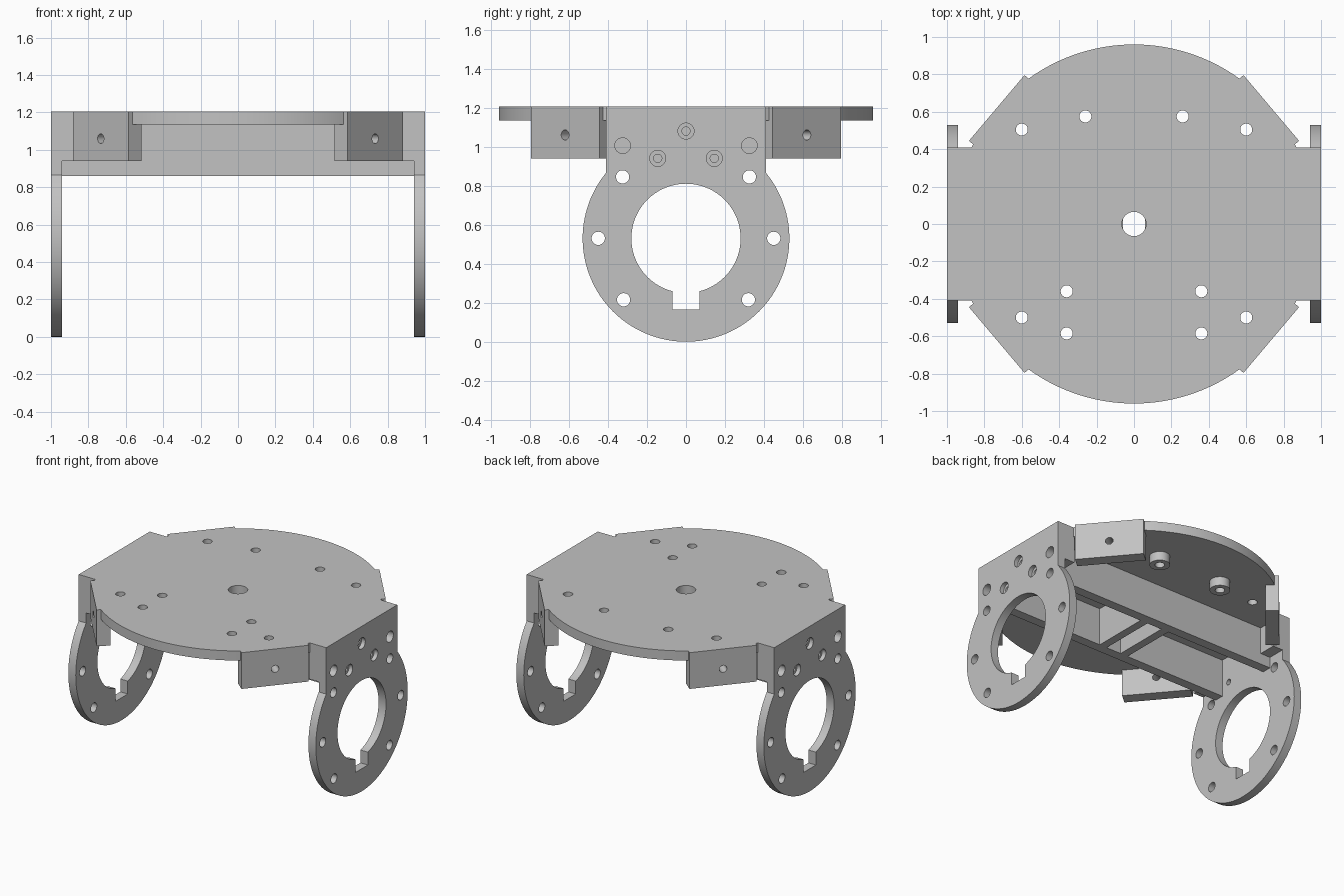
import bpy
from math import pi, cos, sin, radians
from mathutils import Matrix

if "Cube" in bpy.data.objects:
    bpy.data.objects.remove(bpy.data.objects["Cube"], do_unlink=True)

grey = bpy.data.materials.new("light grey")
grey.use_nodes = True
COLOR = (0.54, 0.54, 0.54, 1)
grey.diffuse_color = COLOR
grey.node_tree.nodes["Principled BSDF"].inputs["Base Color"].default_value = COLOR

TOP, DISC_LOW, TAB_LOW, WALL_LOW = 1.205, 1.135, 0.94, 0.86
RING_Z = 0.53


def box(name, lo, hi):
    bpy.ops.mesh.primitive_cube_add(size=1)
    ob = bpy.context.object
    ob.name = name
    size = [b - a for a, b in zip(lo, hi)]
    mid = [(a + b) / 2 for a, b in zip(lo, hi)]
    ob.data.transform(Matrix.Translation(mid) @ Matrix.Diagonal((*size, 1)))
    ob.data.materials.append(grey)
    return ob


def cyl(name, centre, r, depth, axis="Z", sides=32):
    bpy.ops.mesh.primitive_cylinder_add(vertices=sides, radius=r, depth=depth)
    ob = bpy.context.object
    ob.name = name
    turn = Matrix.Rotation(pi / 2, 4, "Y") if axis == "X" else Matrix()
    ob.data.transform(Matrix.Translation(centre) @ turn)
    ob.data.materials.append(grey)
    return ob


def combine(target, other, op):
    """Apply a boolean and discard the helper."""
    mod = target.modifiers.new("combine", "BOOLEAN")
    mod.operation, mod.solver, mod.object = op, "EXACT", other
    bpy.context.view_layer.objects.active = target
    bpy.ops.object.modifier_apply(modifier=mod.name)
    bpy.data.objects.remove(other, do_unlink=True)


def finish(ob):
    bpy.ops.object.select_all(action="DESELECT")
    ob.select_set(True)
    bpy.context.view_layer.objects.active = ob
    bpy.ops.object.shade_smooth_by_angle(angle=radians(30))


# Platform disc with straight side extensions
platform = cyl("platform", (0, 0, (TOP + DISC_LOW) / 2), 0.96, TOP - DISC_LOW, sides=160)
combine(platform, box("extension", (-0.94, -0.41, DISC_LOW), (0.94, 0.41, TOP)), "UNION")

# Corner blocks and slanted mounting tabs
for sx in (-1, 1):
    for sy in (-1, 1):
        xs, ys = sorted((sx * 0.86, sx * 0.94)), sorted((sy * 0.28, sy * 0.41))
        combine(platform, box("block", (xs[0], ys[0], TAB_LOW), (xs[1], ys[1], TOP)), "UNION")
        turn = Matrix.Rotation(radians(40.2) if sx > 0 else radians(180 - 40.2), 4, "Z")
        if sy < 0:
            turn = turn.inverted()
        tab = box("tab", (0.87, -0.23, TAB_LOW), (0.961, 0.23, TOP))
        bore = cyl("bore", (0.92, 0, 1.06), 0.026, 0.3, "X")
        for ob in (tab, bore):
            ob.data.transform(turn)
        combine(platform, tab, "UNION")
        combine(platform, bore, "DIFFERENCE")

# Standoffs below the rear bolt holes
for sx in (-1, 1):
    combine(platform, cyl("standoff", (sx * 0.26, 0.575, 1.115), 0.068, 0.09), "UNION")

# Vertical holes through the platform
combine(platform, cyl("hole", (0, 0, 1.15), 0.065, 0.4, sides=48), "DIFFERENCE")
for x, y in ((0.26, 0.575), (0.6, 0.505), (0.6, -0.5), (0.36, -0.36), (0.36, -0.585)):
    for sx in (-1, 1):
        combine(platform, cyl("hole", (sx * x, y, 1.15), 0.032, 0.4), "DIFFERENCE")
finish(platform)

# Long stiffening walls and cross ribs
for sy, side in ((-1, "front"), (1, "rear")):
    ys = sorted((sy * 0.21, sy * 0.28))
    finish(box(side + "_wall", (-0.94, ys[0], WALL_LOW), (0.94, ys[1], DISC_LOW)))
for sx, side in ((-1, "right"), (1, "left")):
    finish(box(side + "_rib", (sx * 0.09 - 0.03, -0.21, WALL_LOW), (sx * 0.09 + 0.03, 0.21, DISC_LOW)))

# Side rings with keyed opening and bolt holes
for sx, side in ((-1, "right"), (1, "left")):
    mid = sx * 0.97
    ring = cyl(side + "_ring", (mid, 0, RING_Z), RING_Z, 0.06, "X", 128)
    combine(ring, box("upper", (mid - 0.03, -0.41, RING_Z), (mid + 0.03, 0.41, TOP)), "UNION")
    combine(ring, cyl("opening", (mid, 0, RING_Z), 0.28, 0.2, "X", 96), "DIFFERENCE")
    combine(ring, box("key", (mid - 0.1, -0.07, 0.165), (mid + 0.1, 0.07, 0.4)), "DIFFERENCE")
    for y, z, r in ((0.325, 1.005, 0.04), (0.325, 0.845, 0.034), (0.45, RING_Z, 0.034), (0.32, 0.215, 0.034)):
        for sy in (-1, 1):
            combine(ring, cyl("hole", (mid, sy * y, z), r, 0.2, "X"), "DIFFERENCE")
    # Counterbored screw holes
    for y, z in ((0, 1.08), (-0.145, TAB_LOW), (0.145, TAB_LOW)):
        combine(ring, cyl("recess", (sx * 1.02, y, z), 0.041, 0.1, "X"), "DIFFERENCE")
        combine(ring, cyl("hole", (mid, y, z), 0.021, 0.2, "X"), "DIFFERENCE")
    finish(ring)
